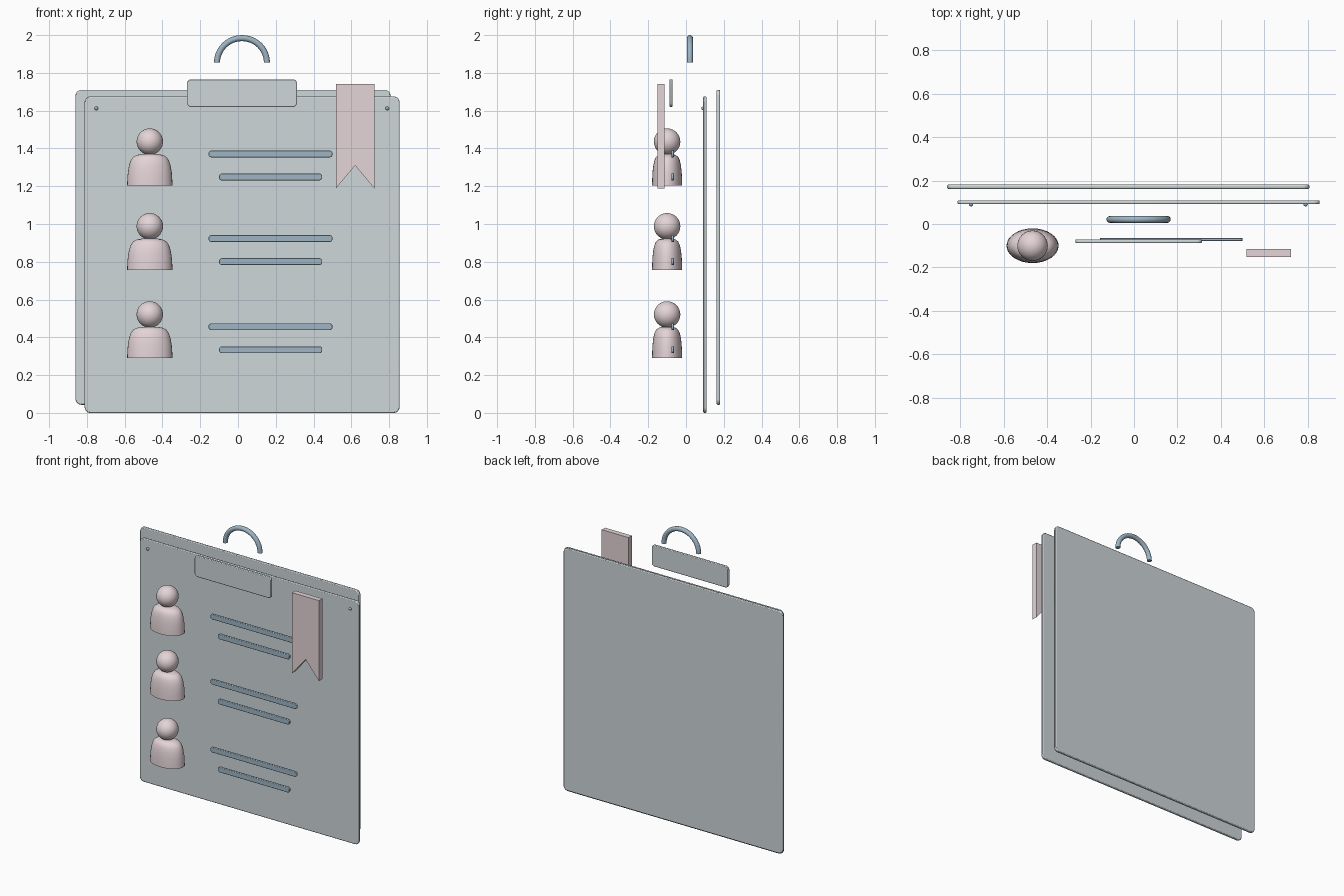
import bpy, bmesh
from math import sin, cos, pi, radians

if "Cube" in bpy.data.objects:
    bpy.data.objects.remove(bpy.data.objects["Cube"])


def material(name, rgb):
    m = bpy.data.materials.new(name)
    m.diffuse_color = (*rgb, 1)
    m.use_nodes = True
    m.node_tree.nodes["Principled BSDF"].inputs["Base Color"].default_value = m.diffuse_color
    return m


PAPER = material("pale_blue_grey", (0.62, 0.68, 0.70))
BLUE = material("slate_blue", (0.34, 0.46, 0.55))
PINK = material("dusty_pink", (0.78, 0.66, 0.68))


def finish(name, bm, mat, bevel=0, smooth=True):
    bmesh.ops.recalc_face_normals(bm, faces=bm.faces)
    mesh = bpy.data.meshes.new(name)
    bm.to_mesh(mesh)
    bm.free()
    ob = bpy.data.objects.new(name, mesh)
    bpy.context.collection.objects.link(ob)
    mesh.materials.append(mat)
    if bevel:
        mod = ob.modifiers.new("soft_rim", 'BEVEL')
        mod.width, mod.segments = bevel, 2
        mod.limit_method, mod.angle_limit = 'ANGLE', radians(50)
    if smooth:
        bpy.ops.object.select_all(action='DESELECT')
        bpy.context.view_layer.objects.active = ob
        ob.select_set(True)
        bpy.ops.object.shade_smooth_by_angle(angle=radians(35))
    return ob


def plate(name, outline, y0, y1, mat, bevel=0):
    """Extrude an x-z outline from y0 to y1."""
    bm = bmesh.new()
    face = bm.faces.new([bm.verts.new((x, y0, z)) for x, z in outline])
    ext = bmesh.ops.extrude_face_region(bm, geom=[face])
    for v in ext["geom"]:
        if isinstance(v, bmesh.types.BMVert):
            v.co.y = y1
    return finish(name, bm, mat, bevel)


def rounded(x0, x1, z0, z1, r, n=6):
    pts = []
    for i, (cx, cz) in enumerate([(x1 - r, z1 - r), (x0 + r, z1 - r),
                                  (x0 + r, z0 + r), (x1 - r, z0 + r)]):
        for k in range(n + 1):
            a = pi / 2 * (i + k / n)
            pts.append((cx + r * cos(a), cz + r * sin(a)))
    return pts


def sphere(name, loc, r, mat):
    bm = bmesh.new()
    bmesh.ops.create_uvsphere(bm, u_segments=32, v_segments=16, radius=r)
    bmesh.ops.translate(bm, verts=bm.verts, vec=loc)
    return finish(name, bm, mat)


def torso(name, x, y, z):
    """Oval bust, closed at the base and under the head."""
    profile = [(0.120, 0), (0.119, 0.03), (0.116, 0.07), (0.110, 0.105),
               (0.101, 0.132), (0.088, 0.150), (0.070, 0.160), (0.045, 0.165)]
    n = 32
    bm = bmesh.new()
    rings = [[bm.verts.new((x + r * cos(2 * pi * k / n),
                            y + r * 0.665 * sin(2 * pi * k / n), z + h))
              for k in range(n)] for r, h in profile]
    for a, b in zip(rings, rings[1:]):
        for k in range(n):
            j = (k + 1) % n
            bm.faces.new((a[k], a[j], b[j], b[k]))
    bm.faces.new(rings[0])
    bm.faces.new(rings[-1])
    return finish(name, bm, mat=PINK)


# Two stacked boards
plate("back_board", rounded(-0.86, 0.807, 0.043, 1.71, 0.03), 0.162, 0.181, PAPER, 0.005)
plate("front_board", rounded(-0.812, 0.855, 0.0, 1.675, 0.03), 0.091, 0.109, PAPER, 0.005)

# Corner pins on the front board
for side, x in (("left", -0.75), ("right", 0.79)):
    sphere(f"pin_{side}", (x, 0.091, 1.612), 0.01, BLUE)

# Clip plate
plate("clip_plate", rounded(-0.27, 0.312, 1.62, 1.766, 0.022), -0.088, -0.071, PAPER, 0.004)

# Half-ring hanger
bm = bmesh.new()
steps, sides, R, tube = 24, 12, 0.132, 0.016
rings = []
for i in range(steps + 1):
    a = pi * i / steps
    rings.append([bm.verts.new((0.021 + (R + tube * cos(t)) * cos(a),
                                0.021 + tube * sin(t),
                                1.855 + (R - 0.003 + tube * cos(t)) * sin(a)))
                  for t in (2 * pi * k / sides for k in range(sides))])
for a, b in zip(rings, rings[1:]):
    for k in range(sides):
        j = (k + 1) % sides
        bm.faces.new((a[k], a[j], b[j], b[k]))
bm.faces.new(rings[0])
bm.faces.new(rings[-1])
finish("hanger_ring", bm, BLUE)

# Bookmark ribbon with notched end
plate("bookmark_ribbon", [(0.518, 1.742), (0.722, 1.742), (0.722, 1.188),
                          (0.62, 1.31), (0.518, 1.188)], -0.151, -0.115, PINK)

# Three list rows: bust icon plus two text bars
for i, base in enumerate((1.205, 0.757, 0.29), 1):
    torso(f"bust_body_{i}", -0.467, -0.1, base)
    sphere(f"bust_head_{i}", (-0.467, -0.1, base + 0.231), 0.07, PINK)
    for part, x0, x1, dz in (("long", -0.156, 0.5, 0.148), ("short", -0.1, 0.446, 0.026)):
        plate(f"{part}_bar_{i}", rounded(x0, x1, base + dz, base + dz + 0.036, 0.015),
              -0.078, -0.064, BLUE, 0.003)
